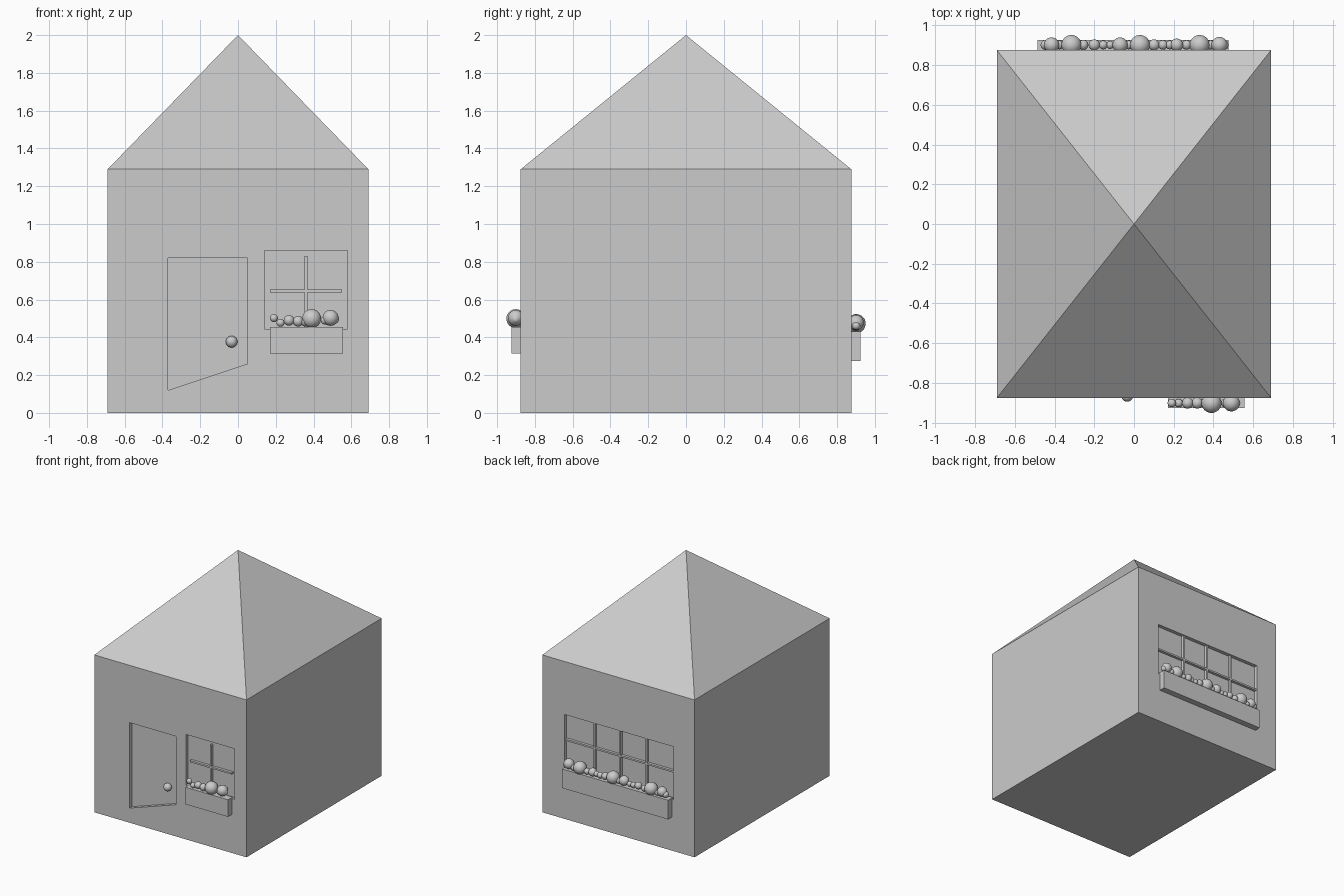
import bpy, bmesh

if "Cube" in bpy.data.objects:
    bpy.data.objects.remove(bpy.data.objects["Cube"])

HX, HY, WALL, TOP = 0.69, 0.875, 1.29, 2.0   # half width, half depth, eaves, apex
RECESS = 0.03


def finish(name, bm, smooth=False):
    bmesh.ops.recalc_face_normals(bm, faces=bm.faces)
    me = bpy.data.meshes.new(name)
    bm.to_mesh(me)
    bm.free()
    if smooth:
        me.shade_smooth()
    ob = bpy.data.objects.new(name, me)
    bpy.context.collection.objects.link(ob)
    return ob


def prism(name, outline, y0, y1):
    """Extrude an (x, z) outline from y0 to y1."""
    bm = bmesh.new()
    face = bm.faces.new([bm.verts.new((x, y0, z)) for x, z in outline])
    ext = bmesh.ops.extrude_face_region(bm, geom=[face])
    moved = [g for g in ext["geom"] if isinstance(g, bmesh.types.BMVert)]
    bmesh.ops.translate(bm, verts=moved, vec=(0, y1 - y0, 0))
    return finish(name, bm)


def rect(x0, x1, z0, z1):
    return [(x0, z0), (x1, z0), (x1, z1), (x0, z1)]


def ball(name, x, y, z, r):
    bm = bmesh.new()
    bmesh.ops.create_uvsphere(bm, u_segments=32, v_segments=16, radius=r)
    bmesh.ops.translate(bm, verts=bm.verts, vec=(x, y, z))
    return finish(name, bm, smooth=True)


def recess(wall, name, outline, side):
    """Sink an outline into the front (-1) or back (+1) wall."""
    cutter = prism(name + "_cutter", outline, side * (HY + 0.1), side * (HY - RECESS))
    cutter.hide_render = True
    cutter.hide_set(True)
    mod = wall.modifiers.new(name, "BOOLEAN")
    mod.operation = "DIFFERENCE"
    mod.solver = "EXACT"
    mod.object = cutter


def window(wall, name, x0, x1, z0, z1, side, uprights, rail_z, gap):
    """Recessed window with upright bars and one cross rail."""
    recess(wall, name, rect(x0, x1, z0, z1), side)
    ya, yb, w = side * (HY - RECESS - 0.005), side * (HY - 0.008), 0.007
    for i, x in enumerate(uprights):
        prism(f"{name}_upright_{i}", rect(x - w, x + w, z0, z1 - gap), ya, yb)
    prism(f"{name}_rail", rect(x0 + gap, x1 - gap, rail_z - w, rail_z + w), ya, yb)


def planter(name, x0, x1, z0, z1, side, flowers):
    """Window box with a row of round flowers (x, z, radius)."""
    prism(name, rect(x0, x1, z0, z1), side * (HY - 0.01), side * (HY + 0.05))
    for i, (x, z, r) in enumerate(flowers):
        ball(f"{name}_flower_{i}", x, side * (HY + 0.026), z, r)


# Walls and pyramid roof
walls = prism("walls", rect(-HX, HX, 0, WALL), -HY, HY)
bm = bmesh.new()
base = [bm.verts.new((sx * HX, sy * HY, WALL)) for sx, sy in ((-1, -1), (1, -1), (1, 1), (-1, 1))]
apex = bm.verts.new((0, 0, TOP))
bm.faces.new(base)
for i in range(4):
    bm.faces.new((base[i], base[(i + 1) % 4], apex))
finish("roof", bm)

# Door with slanted sill, and its knob
recess(walls, "door", [(-0.37, 0.12), (0.05, 0.26), (0.05, 0.82), (-0.37, 0.82)], -1)
ball("door_knob", -0.034, -HY + 0.012, 0.377, 0.031)

# Front window and planter
window(walls, "front_window", 0.14, 0.58, 0.445, 0.86, -1, [0.36], 0.645, 0.03)
planter("front_planter", 0.17, 0.557, 0.315, 0.455, -1, [
    (0.19, 0.502, 0.021), (0.225, 0.477, 0.021), (0.27, 0.49, 0.028), (0.318, 0.485, 0.028),
    (0.355, 0.482, 0.024), (0.39, 0.499, 0.05), (0.46, 0.49, 0.022), (0.49, 0.503, 0.042),
    (0.51, 0.497, 0.025)])

# Back window and planter
window(walls, "back_window", -0.50, 0.49, 0.42, 0.855, 1, [-0.245, -0.008, 0.225], 0.645, 0.0)
planter("back_planter", -0.485, 0.475, 0.275, 0.432, 1, [
    (-0.445, 0.46, 0.025), (-0.415, 0.475, 0.038), (-0.375, 0.455, 0.022), (-0.315, 0.473, 0.05),
    (-0.255, 0.46, 0.025), (-0.2, 0.467, 0.028), (-0.155, 0.46, 0.022), (-0.12, 0.46, 0.02),
    (-0.07, 0.473, 0.038), (-0.025, 0.46, 0.022), (0.03, 0.473, 0.05), (0.1, 0.465, 0.028),
    (0.145, 0.46, 0.024), (0.18, 0.462, 0.022), (0.215, 0.467, 0.032), (0.265, 0.46, 0.024),
    (0.33, 0.472, 0.05), (0.385, 0.458, 0.024), (0.43, 0.478, 0.04), (0.455, 0.462, 0.022)])
